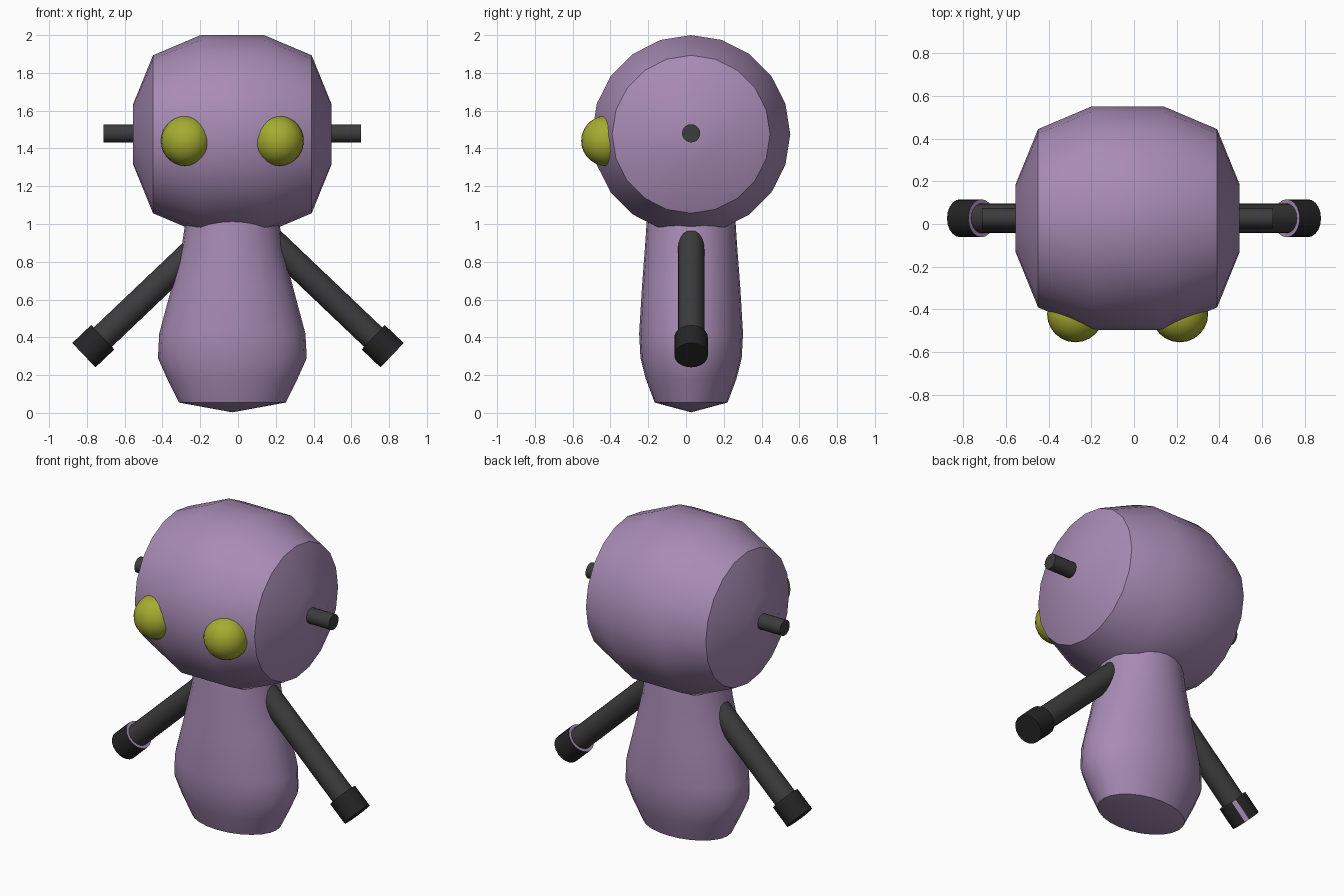
import bpy, bmesh, math
from mathutils import Vector, Matrix

if "Cube" in bpy.data.objects:
    bpy.data.objects.remove(bpy.data.objects["Cube"])


def material(name, rgb):
    m = bpy.data.materials.new(name)
    m.diffuse_color = (*rgb, 1)
    m.use_nodes = True
    m.node_tree.nodes["Principled BSDF"].inputs["Base Color"].default_value = m.diffuse_color
    return m


LILAC = material("lilac", (0.39, 0.26, 0.46))
OLIVE = material("olive", (0.38, 0.41, 0.03))
GREY = material("dark_grey", (0.045, 0.045, 0.045))
BLACK = material("near_black", (0.018, 0.018, 0.018))


def finish(name, bm, mats, angle=35):
    bmesh.ops.recalc_face_normals(bm, faces=bm.faces)
    mesh = bpy.data.meshes.new(name)
    bm.to_mesh(mesh)
    bm.free()
    for m in mats:
        mesh.materials.append(m)
    ob = bpy.data.objects.new(name, mesh)
    bpy.context.collection.objects.link(ob)
    bpy.ops.object.select_all(action='DESELECT')
    ob.select_set(True)
    bpy.context.view_layer.objects.active = ob
    bpy.ops.object.shade_smooth_by_angle(angle=math.radians(angle))
    return ob


def stack(rings, tips, matrix, n=20):
    """Skin elliptical rings (height, radius_a, radius_b), closed by two tips."""
    bm = bmesh.new()
    loops = []
    for h, a, b in rings:
        loops.append([bm.verts.new(matrix @ Vector((
            a * math.cos(2 * math.pi * i / n), b * math.sin(2 * math.pi * i / n), h)))
            for i in range(n)])
    for lo, hi in zip(loops, loops[1:]):
        for i in range(n):
            j = (i + 1) % n
            bm.faces.new((lo[i], lo[j], hi[j], hi[i]))
    for loop, h in ((loops[0], tips[0]), (loops[-1], tips[1])):
        tip = bm.verts.new(matrix @ Vector((0, 0, h)))
        for i in range(n):
            bm.faces.new((loop[i], loop[(i + 1) % n], tip))
    return bm


def rod(p, q, r, n=20):
    p, q = Vector(p), Vector(q)
    length = (q - p).length
    m = Matrix.Translation(p) @ (q - p).to_track_quat('Z', 'Y').to_matrix().to_4x4()
    return stack([(0, r, r), (length, r, r)], (0, length), m, n)


CX, CY, HZ = -0.03, 0.027, 1.475

# Head: barrel turned around the x axis
half = [(0.525, 0.16), (0.42, 0.418), (0.168, 0.525)]
profile = [(-x, r, r) for x, r in half] + [(x, r, r) for x, r in reversed(half)]
finish("head", stack(profile, (-0.525, 0.525),
       Matrix.Translation((CX, CY, HZ)) @ Matrix.Rotation(math.pi / 2, 4, 'Y')), [LILAC])

# Body: pear-shaped oval stack with a shallow pointed base
body = [(0.055, 0.283, 0.193), (0.18, 0.345, 0.24), (0.29, 0.394, 0.268),
        (0.42, 0.387, 0.275), (0.67, 0.32, 0.26), (0.88, 0.268, 0.244),
        (1.0, 0.25, 0.236), (1.1, 0.235, 0.225)]
finish("body", stack(body, (0.003, 1.1), Matrix.Translation((CX, CY, 0)), 24), [LILAC])

for s, side in ((-1, "left"), (1, "right")):
    # Eye
    bm = bmesh.new()
    bmesh.ops.create_uvsphere(bm, u_segments=24, v_segments=14, radius=0.133,
                              matrix=Matrix.Translation((CX + s * 0.245, -0.422, 1.44)))
    finish(side + "_eye", bm, [OLIVE])

    # Ear peg
    finish(side + "_ear_peg", rod((CX + s * 0.4, CY, 1.48), (CX + s * 0.682, CY, 1.48), 0.048),
           [GREY])

    # Arm and hand along one slanted axis
    d = Vector((s * 0.725, 0, -0.69)).normalized()
    hand = Vector((s * 0.766, CY, 0.353))
    finish(side + "_arm", rod(hand - d * 0.85, hand, 0.07), [GREY])
    bm = rod(hand - d * 0.069, hand + d * 0.069, 0.089)
    bmesh.ops.recalc_face_normals(bm, faces=bm.faces)
    for f in bm.faces:
        # lilac inner cap
        if f.normal.dot(d) < -0.9:
            f.material_index = 1
    if s < 0:
        # single lilac strip on the left hand
        max(bm.faces, key=lambda f: f.normal.dot(Vector((0.45, 0.6, -0.65)))
            if abs(f.normal.dot(d)) < 0.1 else -2).material_index = 1
    finish(side + "_hand", bm, [BLACK, LILAC])
